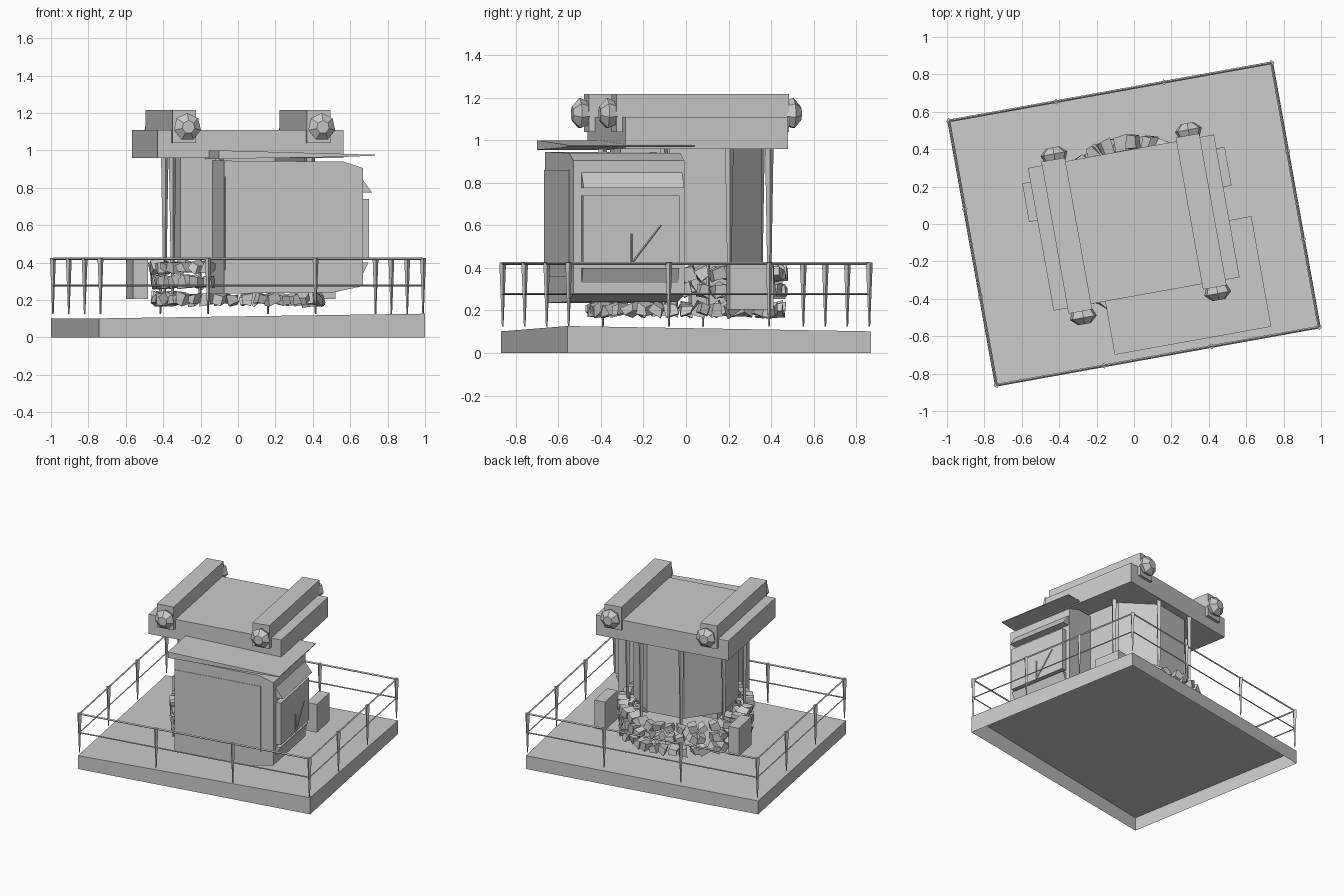
import bpy, bmesh, math, random
from mathutils import Matrix, Vector

if "Cube" in bpy.data.objects:
    bpy.data.objects.remove(bpy.data.objects["Cube"])

random.seed(4)
TURN = Matrix.Rotation(math.radians(10.2), 4, 'Z')   # whole model is turned on the grid


def finish(name, bm):
    bmesh.ops.recalc_face_normals(bm, faces=bm.faces)
    bm.transform(TURN)
    me = bpy.data.meshes.new(name)
    bm.to_mesh(me)
    bm.free()
    ob = bpy.data.objects.new(name, me)
    bpy.context.collection.objects.link(ob)
    return ob


def add_box(bm, lo, hi, jitter=0.0, rot=None):
    lo, hi = Vector(lo), Vector(hi)
    m = Matrix.Translation((lo + hi) / 2)
    if rot:
        m = m @ rot
    m = m @ Matrix.Diagonal((*(hi - lo), 1))
    vs = bmesh.ops.create_cube(bm, size=1, matrix=m)['verts']
    for v in vs:
        v.co += Vector([random.uniform(-jitter, jitter) for _ in range(3)])
    return vs


def add_cone(bm, base, top, r1, r2, sides):
    base, top = Vector(base), Vector(top)
    d = top - base
    m = Matrix.Translation((base + top) / 2) @ d.to_track_quat('Z', 'Y').to_matrix().to_4x4()
    bmesh.ops.create_cone(bm, cap_ends=True, segments=sides, radius1=r1, radius2=r2,
                          depth=d.length, matrix=m)


def add_prism(bm, profile, y0, y1):
    # extrude an x-z profile along y
    f = bm.faces.new([bm.verts.new((x, y0, z)) for x, z in profile])
    ext = bmesh.ops.extrude_face_region(bm, geom=[f])['geom']
    bmesh.ops.translate(bm, vec=(0, y1 - y0, 0),
                        verts=[g for g in ext if isinstance(g, bmesh.types.BMVert)])


def box(name, lo, hi):
    bm = bmesh.new()
    add_box(bm, lo, hi)
    return finish(name, bm)


# Platform: shell open underneath, with one lifted corner
HX, HY = 0.885, 0.725
bm = bmesh.new()
vs = add_box(bm, (-HX, -HY, 0), (HX, HY, 0.102))
for v in vs:
    if v.co.x > 0 and v.co.y < 0 and v.co.z > 0.05:
        v.co.z = 0.127
bm.faces.ensure_lookup_table()
bottom = min(bm.faces, key=lambda f: f.calc_center_median().z)
bmesh.ops.delete(bm, geom=[bottom], context='FACES_ONLY')
finish("platform", bm)

# Railing: tapered posts at thirds of every side, two thin rails
corners = [Vector(c) for c in ((-HX, -HY, 0), (HX, -HY, 0), (HX, HY, 0), (-HX, HY, 0))]
posts, rails = bmesh.new(), bmesh.new()
for i, a in enumerate(corners):
    a = a * 0.99
    b = corners[(i + 1) % 4] * 0.99
    for k in range(3):
        p = a.lerp(b, k / 3)
        add_cone(posts, (p.x, p.y, 0.125), (p.x, p.y, 0.425), 0.004, 0.016, 4)
    for z, r in ((0.42, 0.007), (0.277, 0.005)):
        add_cone(rails, a + Vector((0, 0, z)), b + Vector((0, 0, z)), r, r, 4)
finish("railing_posts", posts)
finish("railing_rails", rails)

# Central drum
bm = bmesh.new()
add_cone(bm, (0, 0, 0.42), (0, 0, 0.97), 0.365, 0.365, 8)
bmesh.ops.rotate(bm, verts=bm.verts, matrix=Matrix.Rotation(math.radians(22.5), 3, 'Z'))
finish("drum", bm)

# Slim tapered struts around the drum
bm = bmesh.new()
for k in range(8):
    a = math.radians(20 + 45 * k)
    x, y = 0.405 * math.cos(a), 0.405 * math.sin(a)
    if y > -0.3 or x < -0.15:
        add_cone(bm, (x, y, 0.2), (x, y, 0.96), 0.007, 0.02, 4)
finish("drum_struts", bm)

# Three rings of rough blocks below the drum
bm = bmesh.new()
for z, r, n in ((0.205, 0.425, 38), (0.295, 0.435, 36), (0.375, 0.435, 36)):
    for k in range(n):
        a = math.tau * (k + random.uniform(-0.15, 0.15)) / n
        c = Vector((r * math.cos(a), r * math.sin(a), z))
        h = Vector((0.036, 0.027, 0.026))
        rot = Matrix.Rotation(a, 4, 'Z') @ Matrix.Rotation(random.uniform(-0.5, 0.5), 4, 'X')
        add_box(bm, c - h, c + h, 0.012, rot)
finish("block_rings", bm)

# Side boxes
for side, s in (("left", -1), ("right", 1)):
    xs = sorted((s * 0.47, s * 0.55))
    box(side + "_side_box", (xs[0], 0.11, 0.205), (xs[1], 0.32, 0.42))

# Roof slab with two beams and rough end rollers
box("roof_slab", (-0.505, -0.38, 0.96), (0.505, 0.395, 1.11))
for side, s in (("left", -1), ("right", 1)):
    xc = s * 0.365
    box(side + "_roof_beam", (xc - 0.064, -0.41, 1.04), (xc + 0.064, 0.415, 1.217))
    for end, e in (("front", -1), ("back", 1)):
        bm = bmesh.new()
        xr = xc + 0.01
        add_cone(bm, (xr, e * 0.40, 1.125), (xr, e * 0.445, 1.125), 0.055, 0.075, 7)
        add_cone(bm, (xr, e * 0.445, 1.125), (xr, e * 0.48, 1.125), 0.075, 0.035, 7)
        finish(f"{side}_{end}_roller", bm)

# Cabin: profile with sloped right-hand edges
bm = bmesh.new()
add_prism(bm, [(-0.19, 0.235), (0.40, 0.24), (0.565, 0.275),
               (0.565, 0.905), (0.46, 0.94), (-0.19, 0.945)], -0.64, -0.11)
finish("cabin", bm)

# Cabin roof plate, thinning to the right
bm = bmesh.new()
add_prism(bm, [(-0.225, 0.955), (0.45, 0.965), (0.625, 0.972),
               (0.625, 0.977), (-0.225, 1.0)], -0.67, -0.07)
finish("cabin_roof", bm)

# Cabin front pane and right-hand door, hood, sill and wiper
box("front_pane", (-0.185, -0.644, 0.36), (0.47, -0.63, 0.86))
box("side_door", (0.55, -0.60, 0.42), (0.605, -0.14, 0.74))
bm = bmesh.new()
add_prism(bm, [(0.55, 0.87), (0.62, 0.775), (0.55, 0.775)], -0.60, -0.12)
finish("door_hood", bm)
bm = bmesh.new()
add_prism(bm, [(0.55, 0.30), (0.60, 0.40), (0.55, 0.40)], -0.60, -0.14)
finish("door_sill", bm)
bm = bmesh.new()
add_cone(bm, (0.609, -0.37, 0.42), (0.609, -0.23, 0.60), 0.004, 0.004, 4)
add_cone(bm, (0.609, -0.37, 0.42), (0.609, -0.37, 0.56), 0.004, 0.004, 4)
finish("door_wiper", bm)
